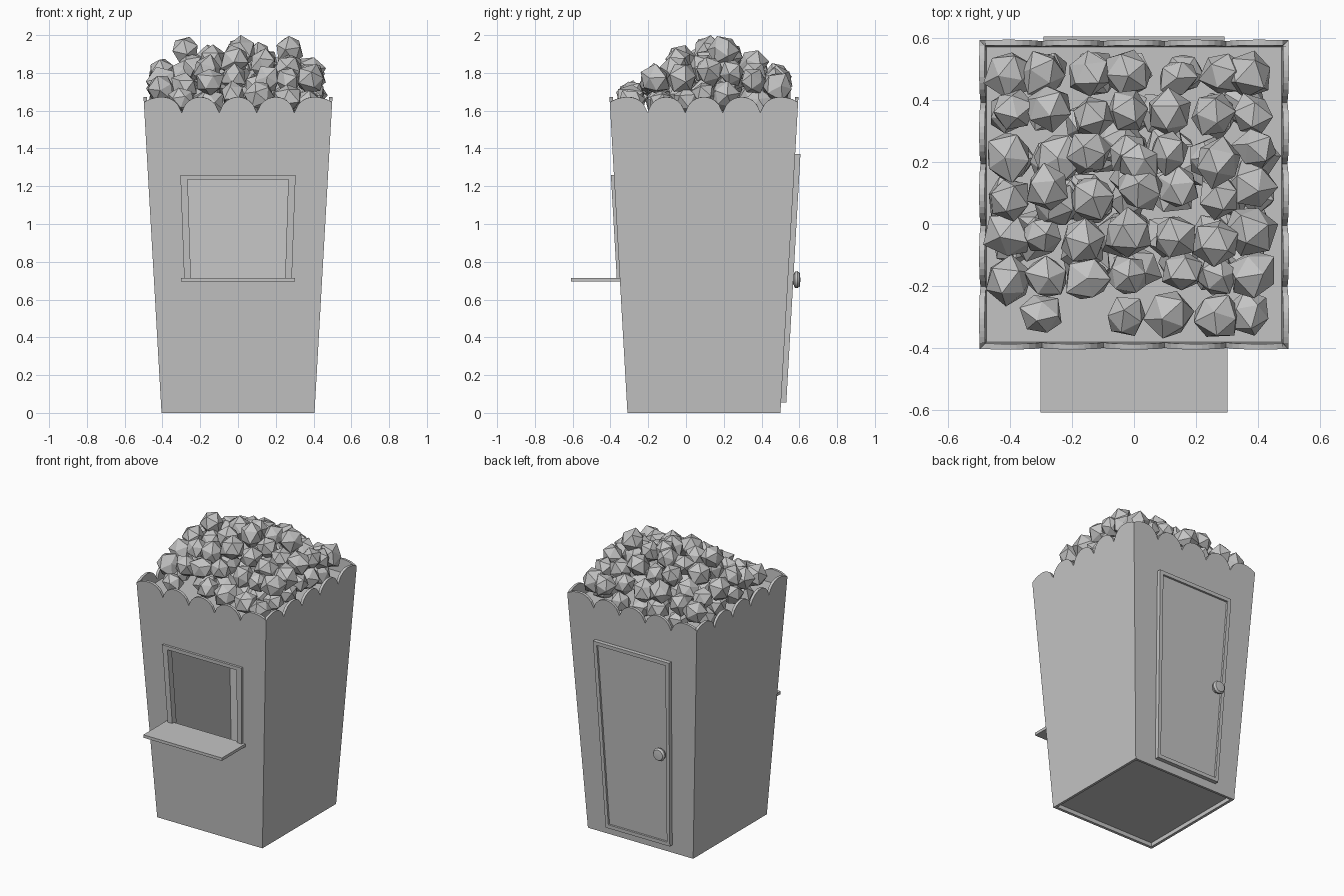
import bpy, bmesh, math, random
from mathutils import Vector, Matrix

random.seed(7)
if "Cube" in bpy.data.objects:
    bpy.data.objects.remove(bpy.data.objects["Cube"])

CENTRE_Y = 0.095
FRONT, BACK = 0, 2
WINDOW_U, WINDOW_LOW, WINDOW_HIGH = 0.585, 0.705, 1.235

grey = bpy.data.materials.new("plain_grey")
grey.use_nodes = True
grey.diffuse_color = (0.55, 0.55, 0.55, 1)
grey.node_tree.nodes["Principled BSDF"].inputs["Base Color"].default_value = grey.diffuse_color


def half_width(z):
    return 0.405 + 0.095 * z / 1.67


def on_wall(side, u, z, out=0.0):
    """Point on a sloping wall: u runs -1..1 across it, out is the distance off it."""
    h = half_width(z)
    p = Matrix.Rotation(side * math.pi / 2, 3, "Z") @ Vector((u * h, -h - out, z))
    return p + Vector((0, CENTRE_Y, 0))


def finish(name, bm):
    mesh = bpy.data.meshes.new(name)
    bm.to_mesh(mesh)
    bm.free()
    obj = bpy.data.objects.new(name, mesh)
    mesh.materials.append(grey)
    bpy.context.collection.objects.link(obj)
    return obj


def add_slab(bm, side, us, zs, outs):
    """Box that follows the slope and taper of a wall."""
    for v in bmesh.ops.create_cube(bm, size=1)["verts"]:
        a, b, c = (v.co.x > 0, v.co.z > 0, v.co.y < 0)
        v.co = on_wall(side, us[a], zs[b], outs[c])


def rim_height(u):
    """Scalloped top edge, five rounded bumps per side."""
    s = u / 2
    d = abs((s + 0.1) % 0.2 - 0.1)
    if abs(s) > 0.4:
        d *= 0.7
    return max(1.59, 1.572 + math.sqrt(max(0, 0.01 - d * d)))


# Tapered walls with a scalloped rim and a window opening
bm = bmesh.new()
columns = sorted([i / 25 for i in range(-25, 26)] + [-WINDOW_U, WINDOW_U])
for side in range(4):
    for u0, u1 in zip(columns, columns[1:]):
        left = [0, WINDOW_LOW, WINDOW_HIGH, rim_height(u0)]
        right = [0, WINDOW_LOW, WINDOW_HIGH, rim_height(u1)]
        for row in range(3):
            if side == FRONT and row == 1 and abs(u0 + u1) / 2 < WINDOW_U:
                continue
            corners = [(u0, left[row]), (u1, right[row]),
                       (u1, right[row + 1]), (u0, left[row + 1])]
            bm.faces.new([bm.verts.new(on_wall(side, u, z)) for u, z in corners])
bmesh.ops.remove_doubles(bm, verts=bm.verts, dist=0.0005)
walls = finish("walls", bm)
shell = walls.modifiers.new("thickness", "SOLIDIFY")
shell.thickness = 0.018
shell.offset = -1
shell.use_even_offset = True

# Floor, and the tray that carries the popcorn
for name, z in (("floor", 0.035), ("popcorn_tray", 1.575)):
    bm = bmesh.new()
    size = 2 * half_width(z) - 0.03
    bmesh.ops.create_cube(bm, size=1, matrix=Matrix.Translation((0, CENTRE_Y, z))
                          @ Matrix.Diagonal((size, size, 0.01, 1)))
    finish(name, bm)

# Window frame
bm = bmesh.new()
for sign in (-1, 1):
    us = sorted((sign * 0.56, sign * 0.64))
    add_slab(bm, FRONT, us, (WINDOW_LOW, WINDOW_HIGH), (-0.03, 0.016))
add_slab(bm, FRONT, (-0.64, 0.64), (WINDOW_HIGH, 1.26), (-0.03, 0.016))
finish("window_frame", bm)

# Serving shelf
bm = bmesh.new()
bmesh.ops.create_cube(bm, size=1, matrix=Matrix.Translation((0, -0.478, 0.705))
                      @ Matrix.Diagonal((0.605, 0.262, 0.02, 1)))
finish("serving_shelf", bm)

# Door frame and recessed door panel
DOOR_U, DOOR_LOW, DOOR_HIGH, TRIM = 0.605, 0.055, 1.37, 0.025
bm = bmesh.new()
for sign in (-1, 1):
    us = sorted((sign * (DOOR_U - 0.055), sign * DOOR_U))
    add_slab(bm, BACK, us, (DOOR_LOW, DOOR_HIGH), (-0.005, 0.028))
for z0, z1 in ((DOOR_LOW, DOOR_LOW + TRIM), (DOOR_HIGH - TRIM, DOOR_HIGH)):
    add_slab(bm, BACK, (0.055 - DOOR_U, DOOR_U - 0.055), (z0, z1), (-0.005, 0.028))
finish("door_frame", bm)
bm = bmesh.new()
add_slab(bm, BACK, (0.055 - DOOR_U, DOOR_U - 0.055),
         (DOOR_LOW + TRIM, DOOR_HIGH - TRIM), (-0.005, 0.014))
finish("door_panel", bm)

# Door knob, turned from a profile
bm = bmesh.new()
profile = [(0, 0), (0.025, 0), (0.025, 0.025), (0.042, 0.032),
           (0.045, 0.045), (0.036, 0.058), (0, 0.062)]
points = [bm.verts.new((r, d, 0)) for r, d in profile]
edges = [bm.edges.new(pair) for pair in zip(points, points[1:])]
bmesh.ops.spin(bm, geom=points + edges, cent=(0, 0, 0), axis=(0, 1, 0),
               angle=2 * math.pi, steps=16)
bmesh.ops.remove_doubles(bm, verts=bm.verts, dist=0.0005)
bmesh.ops.recalc_face_normals(bm, faces=bm.faces)
bmesh.ops.translate(bm, verts=bm.verts, vec=on_wall(BACK, 0.46, 0.705, 0.004))
knob = finish("door_knob", bm)
bpy.ops.object.select_all(action="DESELECT")
knob.select_set(True)
bpy.context.view_layer.objects.active = knob
bpy.ops.object.shade_smooth_by_angle(angle=math.radians(30))


def heap_height(x, y):
    slope = max(0, 1 - ((y - 0.15) / 0.5) ** 2)
    return 1.63 + 0.28 * slope * (1 - 0.5 * (x / 0.46) ** 2)


def add_kernel(bm, x, y, z):
    """One crumpled, faceted piece."""
    radius = random.uniform(0.072, 0.088)
    spin = Matrix.Rotation(random.uniform(0, math.tau), 3,
                           Vector((random.random(), random.random(), 1)).normalized())
    x = max(-0.405, min(0.395, x))
    y = max(-0.295, min(0.485, y))
    for v in bmesh.ops.create_icosphere(bm, subdivisions=1, radius=1)["verts"]:
        v.co = spin @ (v.co * radius * random.uniform(0.82, 1.1))
        v.co += Vector((x, y, z))
        v.co.z = min(v.co.z, 2.0)
    

# Heaped popcorn: a bottom layer, a mounded surface and three peaks
bm = bmesh.new()
COUNT = 7
for row in range(COUNT):
    for col in range(COUNT):
        x = -0.41 + 0.81 * col / (COUNT - 1) + random.uniform(-0.03, 0.03)
        y = -0.30 + 0.79 * row / (COUNT - 1) + random.uniform(-0.03, 0.03)
        top = heap_height(x, y) + random.uniform(-0.04, 0.025)
        if row == 0 and col in (0, 2):
            continue
        add_kernel(bm, x, y, top)
        z = top - 0.12
        while z > 1.62:
            add_kernel(bm, x + random.uniform(-0.04, 0.04), y + random.uniform(-0.04, 0.04), z)
            z -= 0.12
for x, y in ((-0.28, 0.12), (0.02, 0.2), (0.27, 0.2)):
    add_kernel(bm, x, y, 1.92)
finish("popcorn", bm)
